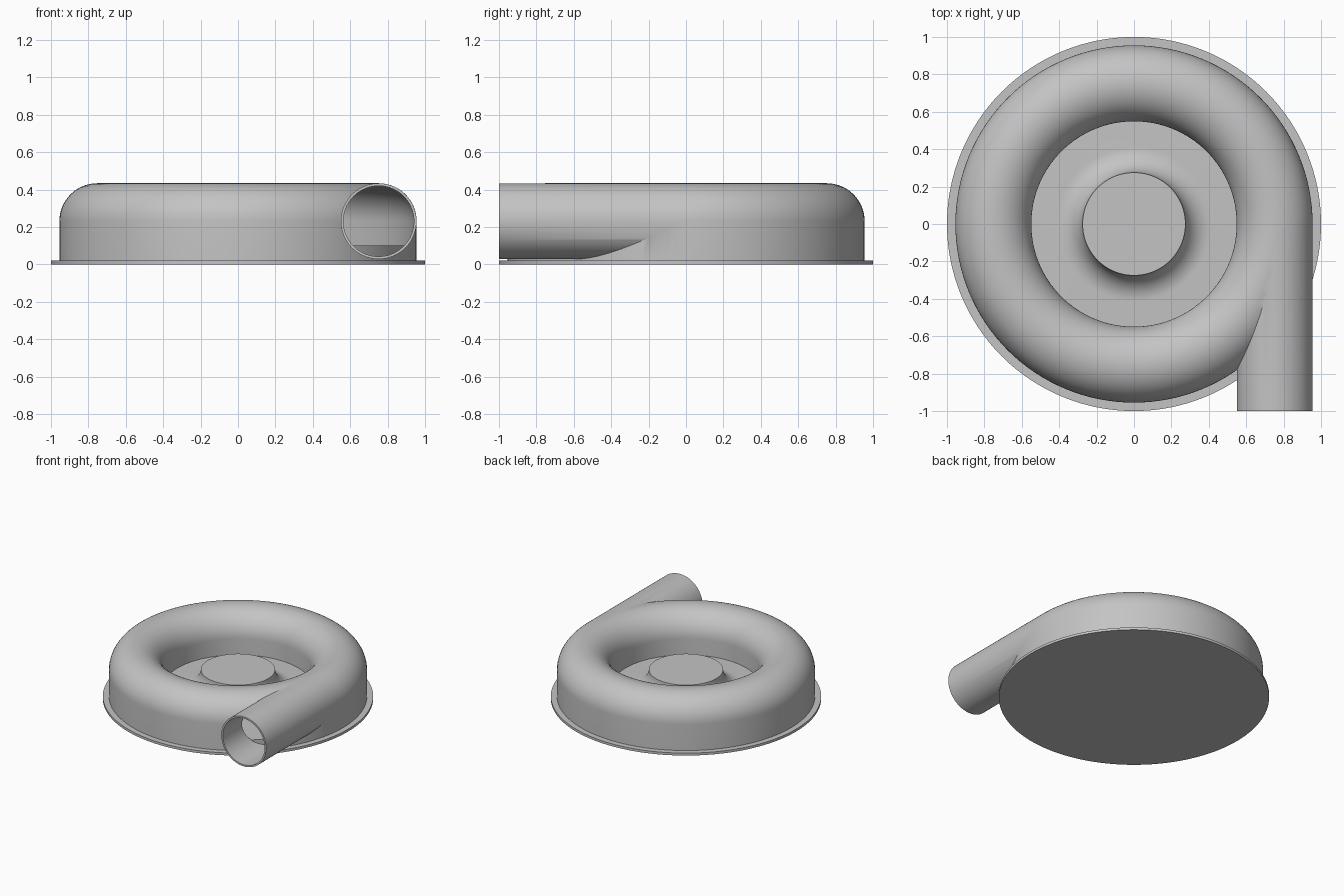
import bpy, bmesh, math
from mathutils import Matrix

default = bpy.data.objects.get("Cube")
if default:
    bpy.data.objects.remove(default)

SEGMENTS = 128
RING = 0.752      # radius of the duct centre line
DUCT_Z = 0.231    # height of the duct centre line
DUCT_R = 0.203    # outer radius of the duct
WALL = 0.014
FLOOR = 0.1
HUB_R, HUB_Z = 0.275, 0.237

grey = bpy.data.materials.new("light_grey")
grey.use_nodes = True
colour = (0.55, 0.55, 0.55, 1)
grey.diffuse_color = colour
grey.node_tree.nodes["Principled BSDF"].inputs["Base Color"].default_value = colour


def finish(name, bm):
    bmesh.ops.recalc_face_normals(bm, faces=bm.faces)
    mesh = bpy.data.meshes.new(name)
    bm.to_mesh(mesh)
    bm.free()
    mesh.materials.append(grey)
    obj = bpy.data.objects.new(name, mesh)
    bpy.context.collection.objects.link(obj)
    return obj


def lathe(name, profile, closed):
    """Turn an (r, z) profile about the z axis."""
    bm = bmesh.new()
    verts = [bm.verts.new((r, 0, z)) for r, z in profile]
    pairs = list(zip(verts, verts[1:]))
    if closed:
        pairs.append((verts[-1], verts[0]))
    edges = [bm.edges.new(p) for p in pairs]
    bmesh.ops.spin(bm, geom=verts + edges, cent=(0, 0, 0), axis=(0, 0, 1),
                   angle=math.tau, steps=SEGMENTS)
    bmesh.ops.remove_doubles(bm, verts=bm.verts, dist=1e-5)
    return finish(name, bm)


def arc(r, z, radius, start, end, steps):
    angles = [math.radians(start + (end - start) * i / steps) for i in range(steps + 1)]
    return [(r + radius * math.cos(a), z + radius * math.sin(a)) for a in angles]


def duct_ring(name, radius, bottom):
    """Ring with a round top and straight sides."""
    return lathe(name, [(RING + radius, bottom)] + arc(RING, DUCT_Z, radius, 0, 180, 32)
                 + [(RING - radius, bottom)], True)


def pipe(name, radius, front, back):
    bm = bmesh.new()
    place = Matrix.Translation((RING, (front + back) / 2, DUCT_Z)) @ Matrix.Rotation(math.pi / 2, 4, "X")
    bmesh.ops.create_cone(bm, cap_ends=True, segments=96, radius1=radius,
                          radius2=radius, depth=back - front, matrix=place)
    return finish(name, bm)


def activate(obj):
    bpy.ops.object.select_all(action="DESELECT")
    obj.select_set(True)
    bpy.context.view_layer.objects.active = obj


def combine(target, other, operation):
    mod = target.modifiers.new(operation, "BOOLEAN")
    mod.operation, mod.object, mod.solver = operation, other, "EXACT"
    activate(target)
    bpy.ops.object.modifier_apply(modifier=mod.name)
    bpy.data.objects.remove(other)


# Round flange under the housing
base_flange = lathe("base_flange", [(0, 0), (1, 0), (1, 0.02), (0, 0.02)], False)

# Hollow ring duct with its tangent outlet pipe
housing = duct_ring("ring_housing", DUCT_R, 0.01)
combine(housing, pipe("outlet", DUCT_R - 0.0005, -1, 0), "UNION")
combine(housing, duct_ring("ring_cavity", DUCT_R - WALL, 0.05), "DIFFERENCE")
combine(housing, pipe("outlet_bore", DUCT_R - WALL - 0.0005, -1.1, 0), "DIFFERENCE")

# Floor plate rising in a concave flare to the central hub
flare = HUB_Z - FLOOR
hub = lathe("floor_and_hub",
            [(0, HUB_Z)] + arc(HUB_R + flare, HUB_Z, flare, 180, 270, 16)
            + [(0.945, FLOOR), (0.945, 0.015), (0, 0.015)], False)

for part in (base_flange, housing, hub):
    activate(part)
    bpy.ops.object.shade_smooth_by_angle(angle=math.radians(30))
